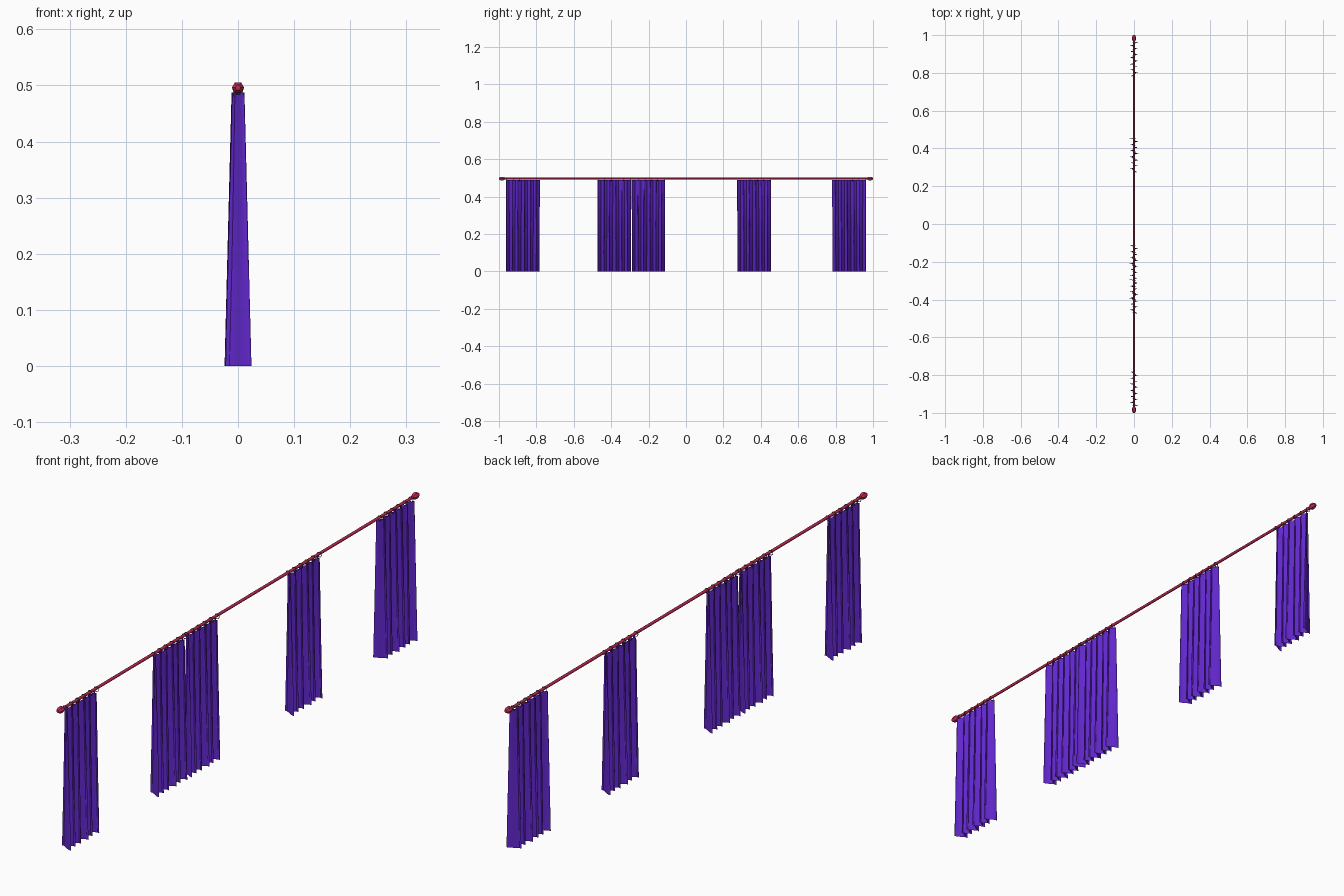
import bpy, bmesh
from math import sin, cos, pi, radians

if "Cube" in bpy.data.objects:
    bpy.data.objects.remove(bpy.data.objects["Cube"])

ROD_Z = 0.496


def material(name, rgb):
    m = bpy.data.materials.new(name)
    m.diffuse_color = (*rgb, 1)
    m.use_nodes = True
    m.node_tree.nodes["Principled BSDF"].inputs["Base Color"].default_value = m.diffuse_color
    return m


CLOTH = material("purple_cloth", (0.12, 0.02, 0.6))
RED = material("red_rod", (0.55, 0.025, 0.09))
METAL = material("dark_metal", (0.09, 0.09, 0.11))


def make_object(name, bm, mat, smooth=None):
    mesh = bpy.data.meshes.new(name)
    bm.to_mesh(mesh)
    bm.free()
    ob = bpy.data.objects.new(name, mesh)
    bpy.context.collection.objects.link(ob)
    mesh.materials.append(mat)
    if smooth:
        bpy.ops.object.select_all(action='DESELECT')
        ob.select_set(True)
        bpy.context.view_layer.objects.active = ob
        bpy.ops.object.shade_smooth_by_angle(angle=radians(smooth))
    return ob


def lathe(name, profile, sides, mat, smooth=None):
    """Spin (radius, y) points around the rod axis."""
    bm = bmesh.new()
    rings = [[bm.verts.new((r * cos(2 * pi * i / sides), y, ROD_Z + r * sin(2 * pi * i / sides)))
              for i in range(sides)] for r, y in profile]
    for a, b in zip(rings, rings[1:]):
        for i in range(sides):
            j = (i + 1) % sides
            bm.faces.new((a[i], a[j], b[j], b[i]))
    bm.faces.new(rings[0])
    bm.faces.new(rings[-1])
    bmesh.ops.recalc_face_normals(bm, faces=bm.faces[:])
    return make_object(name, bm, mat, smooth)


def curtain(name, y0, y1, flip=False):
    """Pleated sheet whose folds deepen toward the floor."""
    bm = bmesh.new()
    cols, waves = 110, 5.5
    levels = (0.487, 0.475, 0.36, 0.24, 0.12, 0.0)
    rows = []
    for z in levels:
        drop = 1 - z / 0.487
        depth = 0.0115 + 0.0125 * drop
        row = []
        for i in range(cols + 1):
            t = i / cols
            p = 2 * pi * waves * t
            vary = 0.86 + 0.14 * cos(4 * pi * t)
            x = depth * vary * cos(p)
            # sideways swing makes each pleat overlap its neighbour
            u = 0.004 + 0.177 * t - 0.006 * sin(2 * p) * (1 - 0.25 * drop)
            u += 0.003 * sin(p * 0.37) * drop * sin(pi * t)
            u = min(max(u / 0.185, 0), 1)
            y = y1 - (y1 - y0) * u if flip else y0 + (y1 - y0) * u
            row.append(bm.verts.new((x, y, z)))
        rows.append(row)
    for a, b in zip(rows, rows[1:]):
        for i in range(cols):
            quad = (a[i], b[i], b[i + 1], a[i + 1])
            bm.faces.new(quad[::-1] if flip else quad)
    return make_object(name, bm, CLOTH, 50)


def hanging_rings(name, y0, y1, count=6):
    """Thin rings looped over the rod, reaching down to the cloth."""
    bm = bmesh.new()
    major, minor, n, m = 0.0085, 0.0011, 12, 5
    for k in range(count):
        yc = y0 + 0.006 + (y1 - y0 - 0.012) * k / (count - 1)
        grid = []
        for i in range(n):
            a = 2 * pi * i / n
            grid.append([])
            for j in range(m):
                b = 2 * pi * j / m
                r = major + minor * cos(b)
                grid[-1].append(bm.verts.new((r * cos(a), yc + minor * sin(b),
                                              ROD_Z - 0.003 + r * sin(a))))
        for i in range(n):
            for j in range(m):
                i2, j2 = (i + 1) % n, (j + 1) % m
                bm.faces.new((grid[i][j], grid[i2][j], grid[i2][j2], grid[i][j2]))
    bmesh.ops.recalc_face_normals(bm, faces=bm.faces[:])
    return make_object(name, bm, METAL, 60)


# Rod and end knobs
lathe("rod", [(0.005, -0.975), (0.005, 0.975)], 8, RED, 50)
for side, label in ((-1, "near"), (1, "far")):
    lathe(f"finial_{label}",
          [(0.006, side * 0.968), (0.011, side * 0.977),
           (0.011, side * 0.991), (0.005, side * 1.0)], 6, RED)

# Five panels; the last one is mirrored
panels = [(-0.965, -0.78), (-0.475, -0.292), (-0.292, -0.11), (0.272, 0.457), (0.78, 0.965)]
for i, (y0, y1) in enumerate(panels):
    curtain(f"curtain_{i + 1}", y0, y1, flip=(i == 4))
    hanging_rings(f"curtain_rings_{i + 1}", y0, y1)
